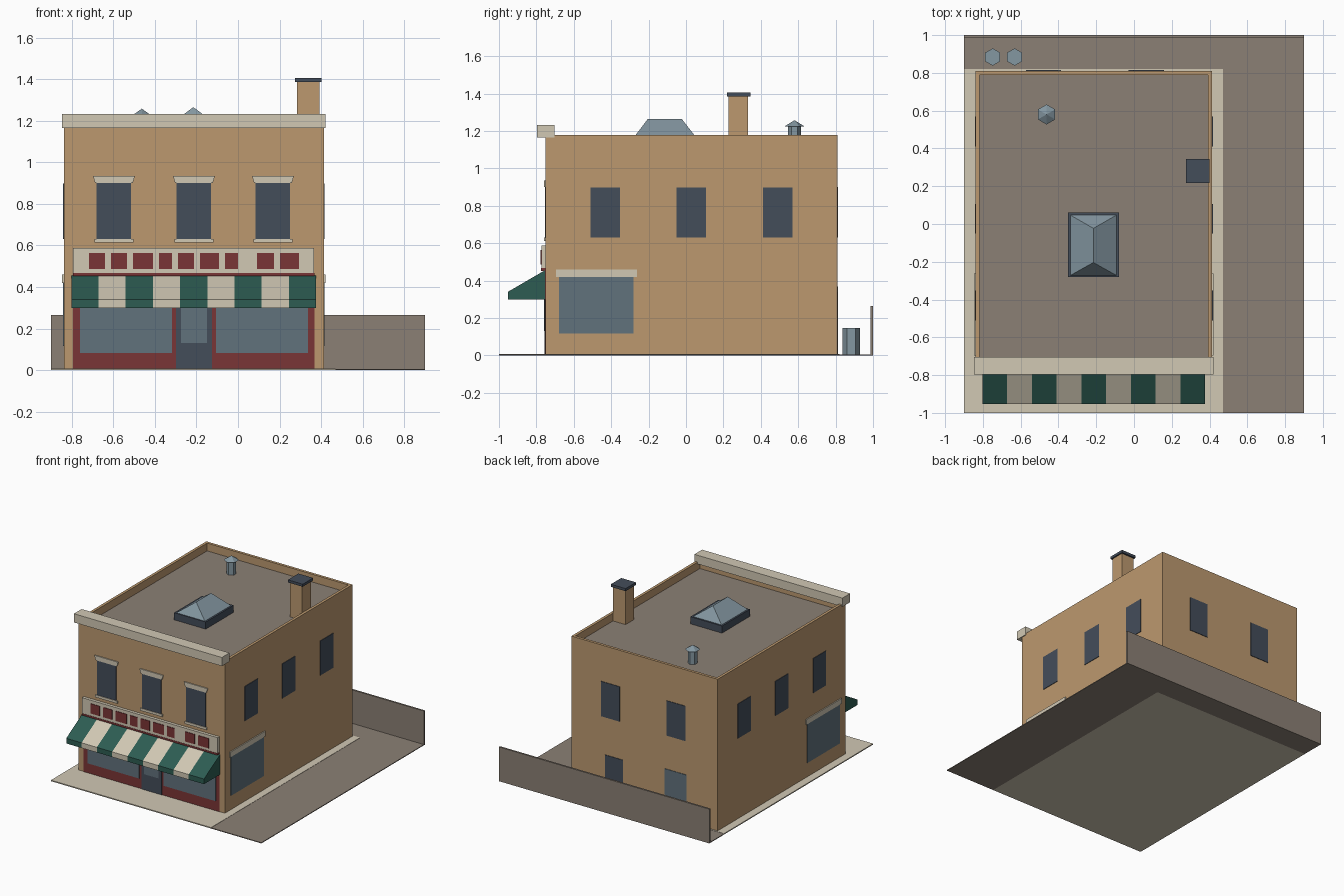
import bpy, bmesh, math
from mathutils import Matrix

if "Cube" in bpy.data.objects:
    bpy.data.objects.remove(bpy.data.objects["Cube"])


def material(name, r, g, b):
    lin = [((c / 255 + 0.055) / 1.055) ** 2.4 for c in (r, g, b)]
    m = bpy.data.materials.new(name)
    m.diffuse_color = (*lin, 1)
    m.use_nodes = True
    m.node_tree.nodes["Principled BSDF"].inputs["Base Color"].default_value = m.diffuse_color
    return m


BRICK = material("tan brick", 188, 153, 111)
CREAM = material("cream stone", 209, 200, 180)
RED = material("dark red paint", 122, 53, 54)
GREEN = material("green canvas", 45, 92, 82)
DARK = material("dark slate", 68, 77, 90)
GLASS = material("shop glass", 97, 114, 124)
GREY = material("asphalt grey", 139, 128, 117)
METAL = material("blue grey metal", 132, 151, 161)


def make(name, bm, *mats):
    bmesh.ops.recalc_face_normals(bm, faces=bm.faces)
    me = bpy.data.meshes.new(name)
    bm.to_mesh(me)
    bm.free()
    ob = bpy.data.objects.new(name, me)
    for m in mats:
        me.materials.append(m)
    bpy.context.collection.objects.link(ob)
    return ob


def box_bm(x0, x1, y0, y1, z0, z1):
    bm = bmesh.new()
    mat = Matrix.Translation(((x0 + x1) / 2, (y0 + y1) / 2, (z0 + z1) / 2)) \
        @ Matrix.Diagonal((x1 - x0, y1 - y0, z1 - z0, 1))
    bmesh.ops.create_cube(bm, size=1, matrix=mat)
    return bm


def box(name, mat, *dims):
    return make(name, box_bm(*dims), mat)


def hexagon(name, mat, x, y, z0, z1, r0, r1):
    bm = bmesh.new()
    bmesh.ops.create_cone(bm, cap_ends=True, segments=6, radius1=r0, radius2=r1, depth=z1 - z0,
                          matrix=Matrix.Translation((x, y, (z0 + z1) / 2)) @ Matrix.Rotation(math.pi / 6 * 0, 4, 'Z'))
    # one corner points along y
    ang = max(bm.verts, key=lambda v: v.co.y - y).co
    if ang.y - y < max(r0, r1) * 0.95:
        bmesh.ops.rotate(bm, verts=bm.verts, cent=(x, y, 0), matrix=Matrix.Rotation(math.pi / 6, 3, 'Z'))
    bmesh.ops.remove_doubles(bm, verts=bm.verts, dist=1e-5)
    return make(name, bm, mat)


X0, X1, Y0, Y1, TOP, ROOF = -0.838, 0.413, -0.75, 0.81, 1.18, 1.12


def plate(name, mat, side, a, b, z0, z1, d=0.004):
    """Thin plate lying on one wall of the building."""
    dims = {"front": (a, b, Y0 - d, Y0), "back": (a, b, Y1, Y1 + d),
            "left": (X0 - d, X0, a, b), "right": (X1, X1 + d, a, b)}[side]
    return box(f"{side}_{name}", mat, *dims, z0, z1)


# Ground, pavement and yard wall
box("pavement", CREAM, -0.9, 0.47, -1, 0.82, 0, 0.008)
box("side_yard", GREY, 0.47, 0.9, -1, 1, 0, 0.006)
box("back_yard", GREY, -0.9, 0.47, 0.82, 1, 0, 0.006)
box("yard_wall", GREY, -0.9, 0.9, 0.986, 1, 0, 0.265)

# Building with sunken roof inside the parapet
bm = box_bm(X0, X1, Y0, Y1, 0.004, TOP)
bm.normal_update()
roof = max(bm.faces, key=lambda f: f.normal.z)
bmesh.ops.inset_individual(bm, faces=[roof], thickness=0.03)
deck = bmesh.ops.extrude_discrete_faces(bm, faces=[roof])["faces"][0]
bmesh.ops.translate(bm, verts=deck.verts, vec=(0, 0, ROOF - TOP))
deck.material_index = 1
make("building_walls", bm, BRICK, GREY)
box("cornice", CREAM, -0.846, 0.42, -0.797, -0.703, 1.165, 1.232)

# Upper front windows with tapered lintels and sills
for cx in (-0.597, -0.212, 0.168):
    plate("upper_window", DARK, "front", cx - 0.083, cx + 0.083, 0.63, 0.90)
    plate("sill", CREAM, "front", cx - 0.094, cx + 0.094, 0.613, 0.632, 0.008)
    lintel = plate("lintel", CREAM, "front", cx - 0.101, cx + 0.101, 0.90, 0.935, 0.008)
    for v in lintel.data.vertices:
        if v.co.z < 0.91:
            v.co.x = cx + (v.co.x - cx) * 0.9

# Matching side walls
for side in ("left", "right"):
    for cy in (-0.432, 0.028, 0.49):
        plate("upper_window", DARK, side, cy - 0.079, cy + 0.079, 0.63, 0.897)
    plate("shop_window", GLASS, side, -0.68, -0.28, 0.117, 0.425)
    plate("shop_lintel", CREAM, side, -0.695, -0.263, 0.42, 0.46, 0.008)

# Back wall openings
for cx in (0.078, -0.484):
    plate("upper_window", DARK, "back", cx - 0.08, cx + 0.08, 0.63, 0.90)
plate("door", DARK, "back", -0.03, 0.124, 0.008, 0.34)
plate("low_window", GLASS, "back", -0.573, -0.386, 0.12, 0.37)

# Shopfront
plate("shop_frame", RED, "front", -0.793, 0.368, 0.008, 0.467, 0.003)
plate("shop_glass_left", GLASS, "front", -0.76, -0.317, 0.083, 0.42, 0.006)
plate("shop_glass_right", GLASS, "front", -0.107, 0.337, 0.083, 0.42, 0.006)
plate("shop_door", DARK, "front", -0.298, -0.125, 0.008, 0.42, 0.006)
plate("door_glass", GLASS, "front", -0.274, -0.149, 0.13, 0.39, 0.009)

# Sign board with plain painted blocks
box("sign_board", CREAM, -0.793, 0.366, -0.773, Y0, 0.467, 0.588)
box("sign_lower_trim", RED, -0.793, 0.368, -0.775, Y0, 0.453, 0.467)
for a, b in ((-.716, -.64), (-.61, -.534), (-.505, -.409), (-.38, -.317), (-.288, -.212),
             (-.183, -.091), (-.063, 0), (.091, .173), (.202, .293)):
    box("sign_block", RED, a, b, -0.777, -0.773, 0.487, 0.563)

# Striped awning: one profile swept along x in nine strips
profile = [(-0.755, 0.30), (-0.755, 0.455), (-0.953, 0.34), (-0.953, 0.30)]
AX0, STEP = -0.802, 1.178 / 9
bm = bmesh.new()
rings = [[bm.verts.new((AX0 + i * STEP, y, z)) for y, z in profile] for i in range(10)]
for i in range(9):
    for k in range(4):
        f = bm.faces.new((rings[i][k], rings[i][(k + 1) % 4],
                          rings[i + 1][(k + 1) % 4], rings[i + 1][k]))
        f.material_index = i % 2
bm.faces.new(rings[0])
bm.faces.new(rings[9])
make("awning", bm, GREEN, CREAM)

# Skylight: curb and hipped glazing
box("skylight_curb", DARK, -0.35, -0.08, -0.28, 0.06, ROOF, 1.175)
bm = box_bm(-0.337, -0.093, -0.272, 0.047, 1.175, 1.265)
for v in bm.verts:
    if v.co.z > 1.2:
        v.co.x = -0.215
        v.co.y = -0.204 if v.co.y < -0.1 else -0.023
bmesh.ops.remove_doubles(bm, verts=bm.verts, dist=1e-4)
make("skylight_glazing", bm, METAL)

# Chimney, roof vent and bins
box("chimney", BRICK, 0.285, 0.391, 0.226, 0.332, ROOF, 1.39)
box("chimney_cap", DARK, 0.275, 0.401, 0.218, 0.345, 1.386, 1.406)
hexagon("vent_pipe", METAL, -0.463, 0.58, ROOF, 1.228, 0.034, 0.034)
hexagon("vent_cap", METAL, -0.463, 0.58, 1.225, 1.258, 0.053, 0.0)
for x in (-0.748, -0.632):
    hexagon("bin", METAL, x, 0.884, 0.004, 0.146, 0.046, 0.046)
